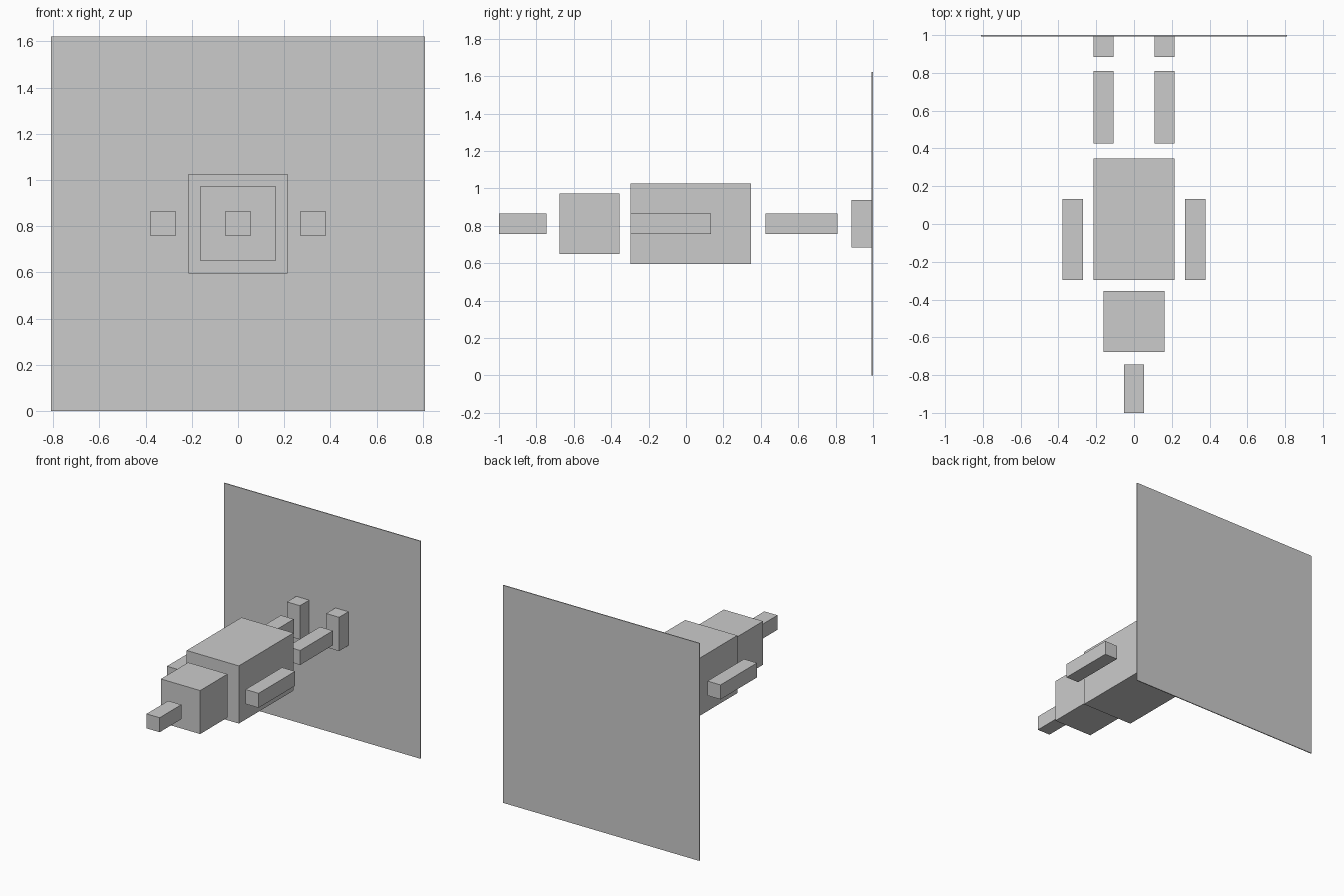
import bpy

if "Cube" in bpy.data.objects:
    bpy.data.objects.remove(bpy.data.objects["Cube"])

MID = 0.811  # height of the figure's long axis


def box(name, x, y, height):
    """Box spanning x and y ranges, centred vertically on the figure axis."""
    bpy.ops.mesh.primitive_cube_add(
        size=1, location=((x[0] + x[1]) / 2, (y[0] + y[1]) / 2, MID))
    ob = bpy.context.object
    ob.name = name
    ob.scale = (x[1] - x[0], y[1] - y[0], height)
    bpy.ops.object.transform_apply(location=True, rotation=False, scale=True)
    return ob


def mirrored_box(name, *dims):
    """Box with a twin on the other side of x = 0."""
    box(name, *dims).modifiers.new("mirror", 'MIRROR')


# Upright backing panel
box("back_panel", (-0.81, 0.81), (0.993, 1.0), 2 * MID)

# Central blocks
box("body", (-0.215, 0.215), (-0.297, 0.347), 0.43)
box("head", (-0.162, 0.162), (-0.677, -0.355), 0.324)
box("nose", (-0.054, 0.054), (-1.0, -0.745), 0.108)

# Paired limbs
mirrored_box("arms", (0.27, 0.378), (-0.297, 0.133), 0.108)
mirrored_box("legs", (0.108, 0.215), (0.425, 0.811), 0.108)
mirrored_box("feet", (0.108, 0.215), (0.884, 0.993), 0.252)

# Object origins sit at box centres, so mirror about the world origin
bpy.ops.object.select_all(action='SELECT')
bpy.ops.object.transform_apply(location=True, rotation=True, scale=True)
